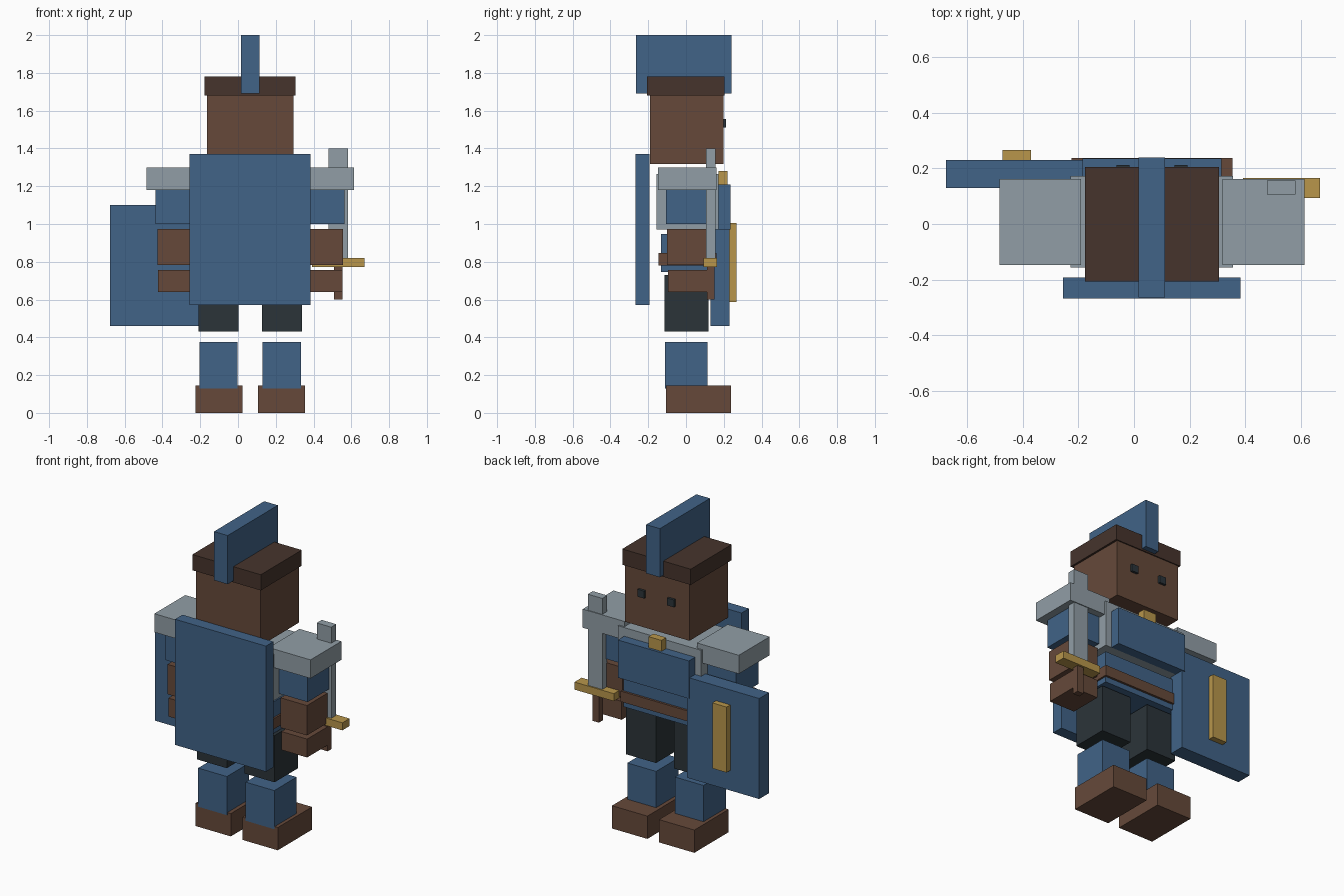
import bpy

if "Cube" in bpy.data.objects:
    bpy.data.objects.remove(bpy.data.objects["Cube"])

CX = 0.0645  # mirror line of the body


def srgb(hexa):
    vals = [int(hexa[i:i + 2], 16) / 255 for i in (0, 2, 4)]
    return [v / 12.92 if v < 0.04045 else ((v + 0.055) / 1.055) ** 2.4 for v in vals] + [1]


def material(name, hexa):
    m = bpy.data.materials.new(name)
    m.diffuse_color = srgb(hexa)
    m.use_nodes = True
    m.node_tree.nodes["Principled BSDF"].inputs["Base Color"].default_value = m.diffuse_color
    return m


BLUE = material("blue_cloth", "416387")
BROWN = material("brown_leather", "66493A")
DARK_BROWN = material("dark_brown", "46342C")
GREY = material("steel_grey", "919EA6")
GOLD = material("gold", "B8964B")
DARK = material("charcoal", "2B3439")


def box(name, x, y, z, mat):
    """Box from (min, max) ranges on each axis."""
    bpy.ops.mesh.primitive_cube_add(size=1)
    ob = bpy.context.object
    ob.name = ob.data.name = name
    for v in ob.data.vertices:
        v.co = [r[0] if c < 0 else r[1] for c, r in zip(v.co, (x, y, z))]
    ob.data.materials.append(mat)


def centred(name, half, y, z, mat):
    box(name, (CX - half, CX + half), y, z, mat)


def pair(name, inner, outer, y, z, mat):
    """Two boxes mirrored about the body centre."""
    box(name + "_left", (CX - outer, CX - inner), y, z, mat)
    box(name + "_right", (CX + inner, CX + outer), y, z, mat)


# Head, hair and crest
centred("head", 0.228, (-0.19, 0.198), (1.318, 1.69), BROWN)
centred("hat", 0.241, (-0.207, 0.205), (1.68, 1.78), DARK_BROWN)
centred("crest", 0.048, (-0.265, 0.24), (1.69, 2.0), BLUE)
pair("eye", 0.081, 0.128, (0.19, 0.213), (1.51, 1.557), DARK)

# Torso
centred("chest_armour", 0.293, (-0.157, 0.173), (0.97, 1.265), GREY)
centred("chest_panel", 0.25, (0.172, 0.236), (0.97, 1.21), BLUE)
centred("clasp", 0.045, (0.172, 0.22), (1.21, 1.28), GOLD)
centred("waist", 0.272, (-0.132, 0.147), (0.745, 0.947), BLUE)
centred("belt", 0.283, (-0.146, 0.161), (0.78, 0.847), BROWN)
centred("cape", 0.32, (-0.268, -0.193), (0.57, 1.37), BLUE)

# Arms
pair("shoulder_guard", 0.255, 0.55, (-0.148, 0.162), (1.18, 1.298), GREY)
pair("upper_arm", 0.30, 0.50, (-0.106, 0.118), (1.0, 1.2), BLUE)
pair("forearm", 0.305, 0.491, (-0.10, 0.112), (0.783, 0.973), BROWN)
pair("hand", 0.308, 0.489, (-0.095, 0.115), (0.64, 0.757), BROWN)

# Legs
pair("thigh", 0.0625, 0.274, (-0.115, 0.12), (0.432, 0.73), DARK)
pair("shin", 0.066, 0.268, (-0.11, 0.115), (0.13, 0.376), BLUE)
pair("boot", 0.041, 0.29, (-0.106, 0.238), (0.0, 0.145), BROWN)

# Sword
box("sword_grip", (0.507, 0.553), (0.112, 0.152), (0.6, 0.775), BROWN)
box("sword_guard", (0.393, 0.67), (0.093, 0.165), (0.772, 0.82), GOLD)
box("sword_blade", (0.48, 0.582), (0.107, 0.157), (0.82, 1.40), GREY)

# Shield
box("shield", (-0.677, -0.168), (0.13, 0.23), (0.46, 1.10), BLUE)
box("shield_strip", (-0.473, -0.372), (0.23, 0.267), (0.588, 1.005), GOLD)
